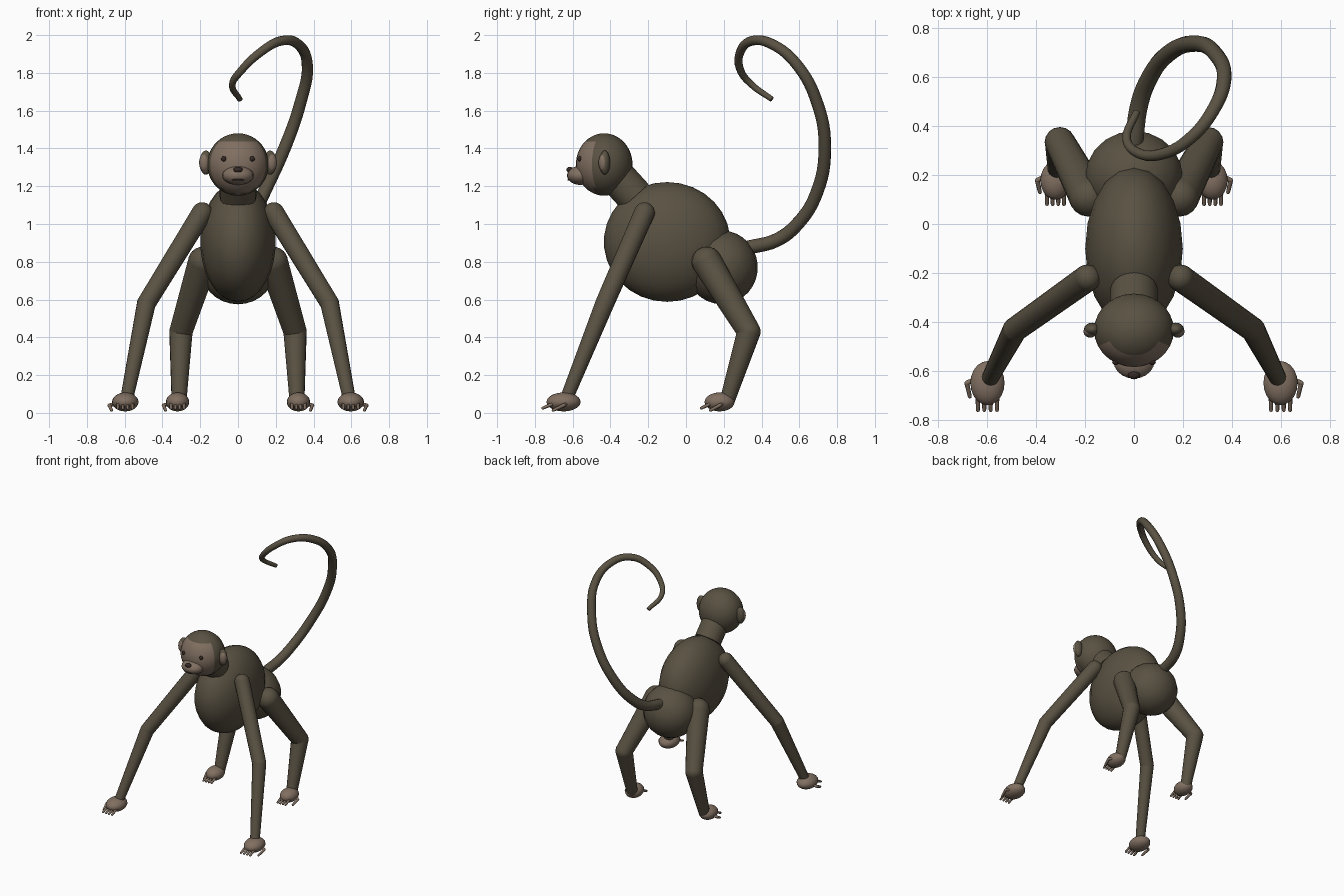
import bpy
import bmesh
from mathutils import Vector, Matrix

cube = bpy.data.objects.get("Cube")
if cube:
    bpy.data.objects.remove(cube, do_unlink=True)


def material(name, rgb):
    m = bpy.data.materials.new(name)
    m.use_nodes = True
    m.diffuse_color = (*rgb, 1)
    bsdf = m.node_tree.nodes["Principled BSDF"]
    bsdf.inputs["Base Color"].default_value = (*rgb, 1)
    bsdf.inputs["Roughness"].default_value = 0.8
    return m


FUR = material("olive_brown_fur", (0.1, 0.083, 0.055))
SKIN = material("tan_skin", (0.22, 0.16, 0.12))
DARK = material("dark_brown", (0.035, 0.022, 0.018))


def finish(name, bm, *mats):
    mesh = bpy.data.meshes.new(name)
    bm.to_mesh(mesh)
    bm.free()
    for p in mesh.polygons:
        p.use_smooth = True
    for m in mats:
        mesh.materials.append(m)
    ob = bpy.data.objects.new(name, mesh)
    bpy.context.collection.objects.link(ob)
    return ob


def add_ball(bm, centre, radii, segs=16):
    mat = Matrix.Translation(centre) @ Matrix.Diagonal((*radii, 1))
    bmesh.ops.create_uvsphere(bm, u_segments=segs, v_segments=segs * 3 // 4,
                              radius=1, matrix=mat)


def ball(name, centre, radii, mat, segs=20):
    bm = bmesh.new()
    add_ball(bm, centre, radii, segs)
    return finish(name, bm, mat)


def tube(name, points, radii, mat, segs=16):
    """Tapered rods joined by round joints."""
    bm = bmesh.new()
    pts = [Vector(p) for p in points]
    for p, r in zip(pts, radii):
        add_ball(bm, p, (r, r, r), segs)
    for a, b, ra, rb in zip(pts, pts[1:], radii, radii[1:]):
        d = b - a
        turn = d.to_track_quat('Z', 'Y').to_matrix().to_4x4()
        bmesh.ops.create_cone(bm, cap_ends=False, segments=segs,
                              radius1=ra, radius2=rb, depth=d.length,
                              matrix=Matrix.Translation((a + b) / 2) @ turn)
    return finish(name, bm, mat)


# Trunk and neck
ball("torso", (0, -0.1, 0.905), (0.2, 0.335, 0.317), FUR)
ball("hips", (0, 0.19, 0.77), (0.2, 0.19, 0.195), FUR)
bm = bmesh.new()
low, high = Vector((0, -0.27, 1.145)), Vector((0, -0.42, 1.31))
bmesh.ops.create_cone(
    bm, cap_ends=True, segments=20, radius1=0.097, radius2=0.097,
    depth=(high - low).length,
    matrix=Matrix.Translation((low + high) / 2)
    @ (high - low).to_track_quat('Z', 'Y').to_matrix().to_4x4())
neck = finish("neck", bm, FUR)
for p in neck.data.polygons:
    p.use_smooth = len(p.vertices) == 4

# Head with a bare face at the front
head = ball("head", (0, -0.433, 1.315), (0.163, 0.15, 0.165), FUR, 28)
head.data.materials.append(SKIN)
for p in head.data.polygons:
    c = p.center
    if c.y < -0.485 and c.z < 1.43 + 0.3 * abs(abs(c.x) - 0.05):
        p.material_index = 1

ball("muzzle", (0, -0.56, 1.257), (0.083, 0.07, 0.05), SKIN)
ball("nose", (0, -0.615, 1.287), (0.025, 0.018, 0.016), DARK, 12)
ball("mouth", (0, -0.618, 1.234), (0.032, 0.01, 0.005), DARK, 12)

for side, s in (("left", 1), ("right", -1)):
    # Eyes and ears
    ball(side + "_eye", (s * 0.075, -0.563, 1.345), (0.014, 0.012, 0.014), DARK, 12)
    ball(side + "_ear", (s * 0.17, -0.43, 1.325), (0.034, 0.028, 0.064), FUR, 16)
    ball(side + "_inner_ear", (s * 0.178, -0.438, 1.325), (0.028, 0.025, 0.048), SKIN, 16)

    # Limbs
    tube(side + "_arm",
         [(s * 0.19, -0.22, 1.06), (s * 0.485, -0.43, 0.58), (s * 0.59, -0.635, 0.07)],
         (0.055, 0.05, 0.034), FUR)
    tube(side + "_leg",
         [(s * 0.185, 0.11, 0.8), (s * 0.302, 0.333, 0.43), (s * 0.312, 0.22, 0.07)],
         (0.08, 0.062, 0.04), FUR)

    # Hands and feet share one design at two scales
    for part, x, y, k in (("hand", 0.597, -0.648, 1.0), ("foot", 0.32, 0.178, 0.88)):
        ball(f"{side}_{part}", (s * x, y, 0.058), (0.07 * k, 0.09 * k, 0.05), SKIN)
        for i in range(4):
            fx = s * (x + (i - 1.5) * 0.026 * k)
            tube(f"{side}_{part}_digit_{i + 1}",
                 [(fx, y - 0.04 * k, 0.055), (fx, y - 0.11 * k, 0.025)],
                 (0.01, 0.008), SKIN, 8)
        tube(f"{side}_{part}_thumb",
             [(s * (x + 0.04 * k), y + 0.02, 0.05), (s * (x + 0.084 * k), y, 0.04),
              (s * (x + 0.072 * k), y - 0.055 * k, 0.014)],
             (0.01, 0.01, 0.008), SKIN, 8)

# Tail: a tapering curled curve
path = [(0, 0.33, 0.875), (0.02, 0.48, 0.915), (0.06, 0.59, 1.0),
        (0.135, 0.69, 1.16), (0.25, 0.735, 1.41), (0.33, 0.695, 1.64),
        (0.367, 0.59, 1.84), (0.32, 0.46, 1.95), (0.23, 0.35, 1.97),
        (0.12, 0.287, 1.91), (0.015, 0.29, 1.81), (-0.03, 0.345, 1.74),
        (0.01, 0.455, 1.66)]
curve = bpy.data.curves.new("tail_path", 'CURVE')
curve.dimensions = '3D'
curve.bevel_depth = 0.037
curve.bevel_resolution = 4
curve.resolution_u = 6
curve.use_fill_caps = True
spline = curve.splines.new('BEZIER')
spline.bezier_points.add(len(path) - 1)
for i, (bp, co) in enumerate(zip(spline.bezier_points, path)):
    bp.co = co
    bp.handle_left_type = bp.handle_right_type = 'AUTO'
    bp.radius = 1 - 0.6 * (i / (len(path) - 1)) ** 1.6
curve.materials.append(FUR)
tail = bpy.data.objects.new("tail", curve)
bpy.context.collection.objects.link(tail)
